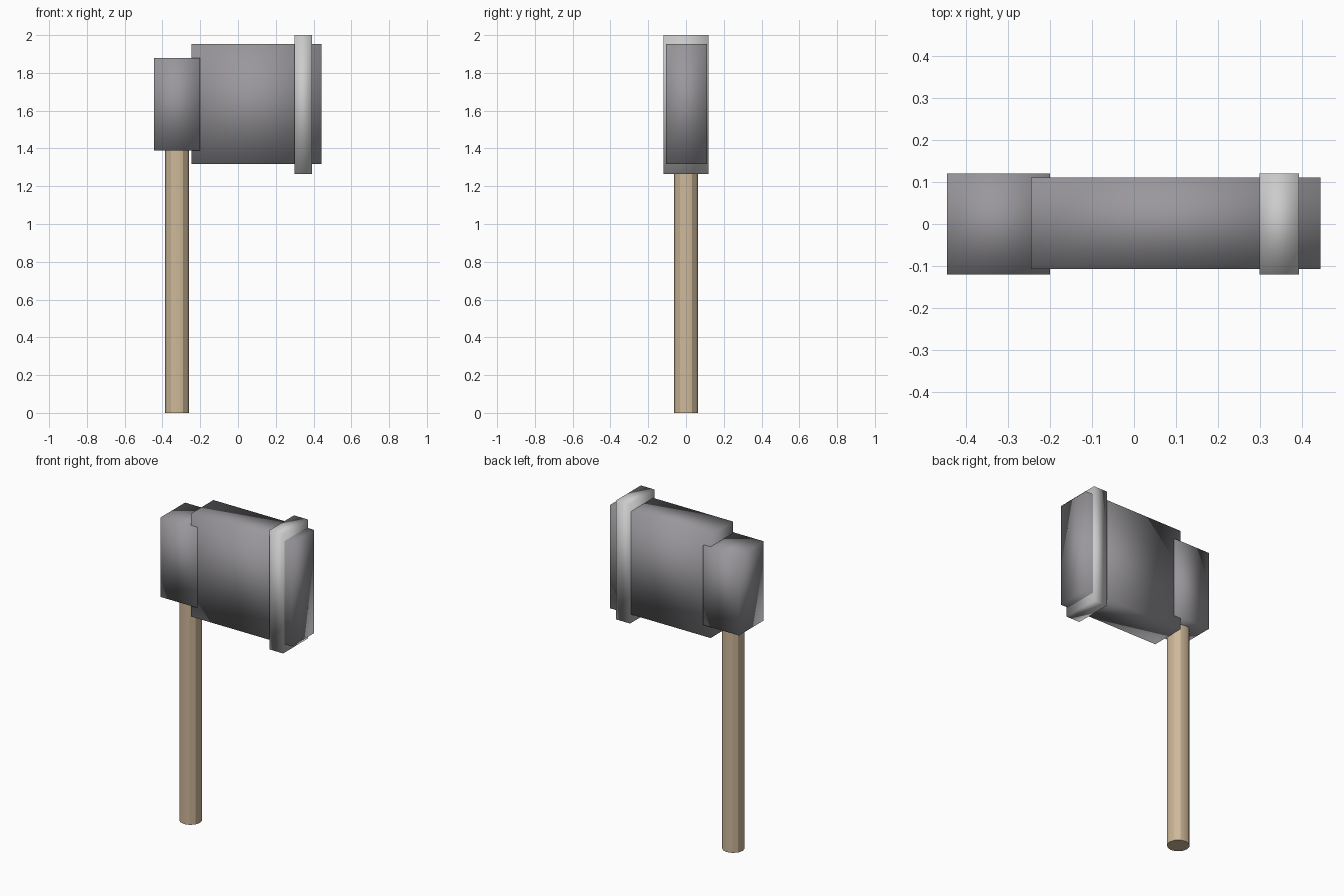
import bpy

if "Cube" in bpy.data.objects:
    bpy.data.objects.remove(bpy.data.objects["Cube"])


def material(name, color):
    mat = bpy.data.materials.new(name)
    mat.diffuse_color = color
    mat.use_nodes = True
    mat.node_tree.nodes["Principled BSDF"].inputs["Base Color"].default_value = mat.diffuse_color
    return mat


def box(name, x, y, z, mat):
    """Smooth-shaded box from (min, max) ranges on each axis."""
    spans = (x, y, z)
    bpy.ops.mesh.primitive_cube_add(size=1, location=[(a + b) / 2 for a, b in spans])
    ob = bpy.context.object
    ob.name = name
    ob.scale = [b - a for a, b in spans]
    bpy.ops.object.transform_apply(location=False, rotation=False, scale=True)
    bpy.ops.object.shade_smooth()
    ob.data.materials.append(mat)
    return ob


wood = material("wood", (0.62, 0.48, 0.32, 1))
iron = material("dark_iron", (0.32, 0.31, 0.33, 1))
steel = material("light_steel", (0.72, 0.73, 0.75, 1))

# Round wooden shaft, ending inside the socket block
shaft_top = 1.55
bpy.ops.mesh.primitive_cylinder_add(vertices=12, radius=0.064, depth=shaft_top,
                                    location=(-0.323, 0, shaft_top / 2))
handle = bpy.context.object
handle.name = "handle"
handle.data.materials.append(wood)
bpy.ops.object.shade_smooth_by_angle()

# Socket block around the shaft
box("socket_block", (-0.445, -0.20), (-0.12, 0.12), (1.39, 1.88), iron)

# Wide head slab
box("head", (-0.245, 0.443), (-0.107, 0.11), (1.317, 1.953), iron)

# Pale band wrapped around the striking end
box("head_band", (0.298, 0.392), (-0.12, 0.12), (1.265, 2.0), steel)
